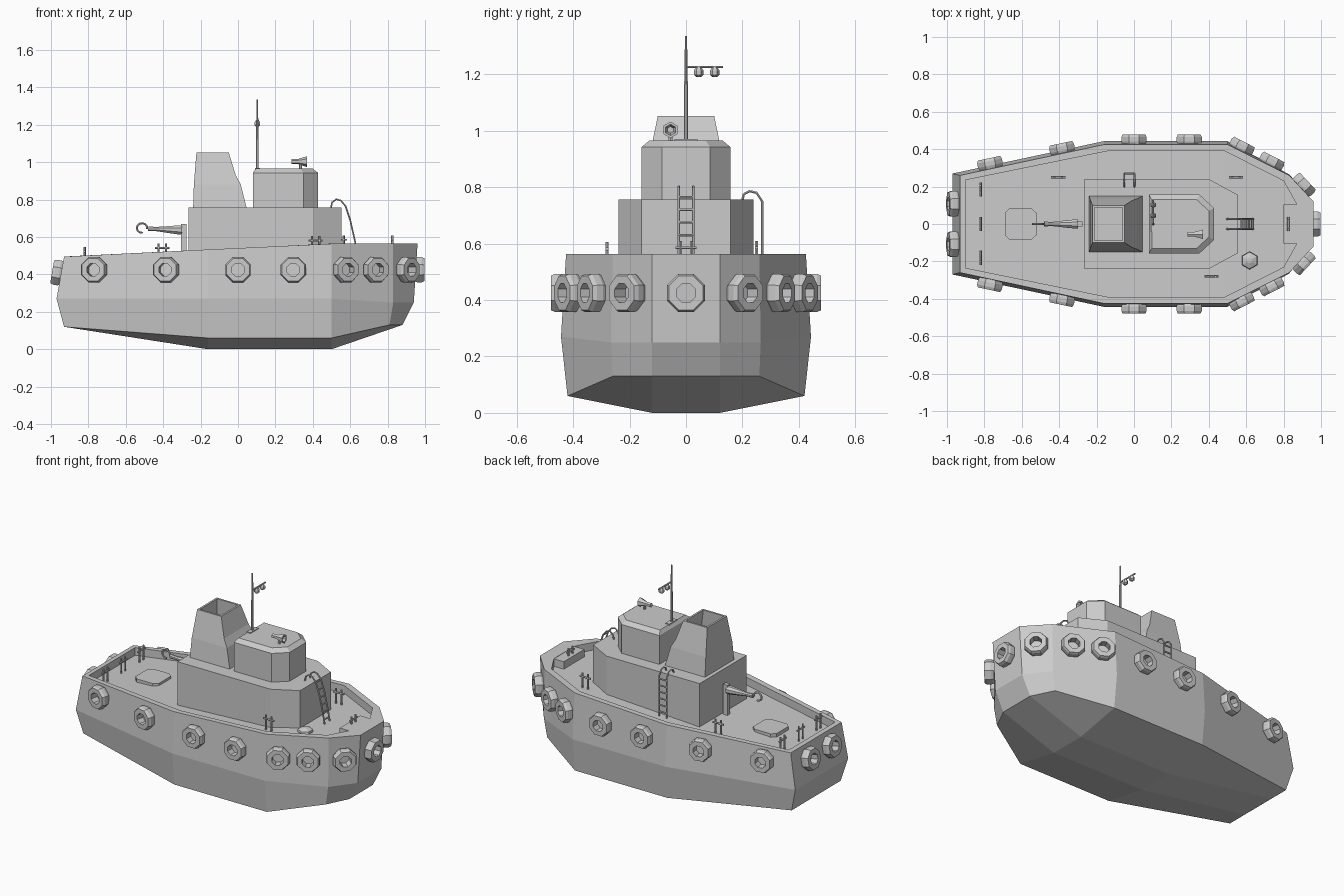
import bpy, bmesh, math
from mathutils import Vector

if "Cube" in bpy.data.objects:
    bpy.data.objects.remove(bpy.data.objects["Cube"])


def make(name, bm):
    bmesh.ops.remove_doubles(bm, verts=bm.verts, dist=1e-5)
    bmesh.ops.recalc_face_normals(bm, faces=bm.faces)
    me = bpy.data.meshes.new(name)
    bm.to_mesh(me)
    bm.free()
    ob = bpy.data.objects.new(name, me)
    bpy.context.collection.objects.link(ob)
    return ob


def loft(name, rings):
    """Rings are half outlines (y > 0) stern to bow; mirrored, skinned and capped."""
    bm = bmesh.new()
    n = len(rings[0])
    rows = []
    for r in rings:
        pts = list(r) + [(x, -y, z) for x, y, z in reversed(r)]
        rows.append([bm.verts.new(p) for p in pts])
    for a, b in zip(rows, rows[1:]):
        for i in range(2 * n):
            j = (i + 1) % (2 * n)
            bm.faces.new((a[i], a[j], b[j], b[i]))
    for row in (rows[0], rows[-1]):
        for i in range(n - 1):
            bm.faces.new((row[i], row[i + 1], row[-2 - i], row[-1 - i]))
    bmesh.ops.dissolve_degenerate(bm, dist=1e-5, edges=bm.edges)
    return make(name, bm)


def box(name, lo, hi):
    return loft(name, [[(lo[0], hi[1], z), (hi[0], hi[1], z)] for z in (lo[2], hi[2])])


def lathe(name, profile, loc, axis, sides=8, closed=False):
    """Spin (radius, height) points around an axis at loc."""
    bm = bmesh.new()
    q = Vector(axis).to_track_quat('Z', 'Y')
    rows = []
    for r, h in profile:
        ring = []
        for k in range(sides):
            a = 2 * math.pi * (k + 0.5) / sides
            ring.append(bm.verts.new(q @ Vector((r * math.cos(a), r * math.sin(a), h)) + Vector(loc)))
        rows.append(ring)
    pairs = list(zip(rows, rows[1:])) + ([(rows[-1], rows[0])] if closed else [])
    for a, b in pairs:
        for i in range(sides):
            j = (i + 1) % sides
            bm.faces.new((a[i], a[j], b[j], b[i]))
    if not closed:
        bm.faces.new(rows[0])
        bm.faces.new(rows[-1])
    return make(name, bm)


def tubes(name, paths, radius):
    cu = bpy.data.curves.new(name, 'CURVE')
    cu.dimensions = '3D'
    cu.bevel_depth = radius
    cu.bevel_resolution = 1
    cu.use_fill_caps = True
    for p in paths:
        s = cu.splines.new('POLY')
        s.points.add(len(p) - 1)
        for pt, c in zip(s.points, p):
            pt.co = (*c, 1)
        s.use_smooth = False
    ob = bpy.data.objects.new(name, cu)
    bpy.context.collection.objects.link(ob)
    return ob


# Hull with bulwark and sunken deck
keel = [(-.93, .12, .12), (-.16, .12, 0), (.5, .12, 0), (.88, .12, .13), (.88, .12, .13)]
chine = [(-.93, .25, .12), (-.16, .42, .06), (.5, .42, .06), (.81, .26, .13), (.88, .12, .13)]
belly = [(-.97, .27, .27), (-.16, .443, .27), (.5, .443, .27), (.83, .265, .25), (.94, .12, .25)]
rim = [(-.93, .26, .495), (-.16, .425, .533), (.5, .425, .564), (.83, .26, .564), (.96, .12, .564)]
inner = [(-.9, .235, .497), (-.14, .39, .533), (.485, .39, .564), (.80, .23, .564), (.87, .105, .564)]
deck = [(x, y, z - .05) for x, y, z in inner]
loft("hull", [keel, chine, belly, rim, inner, deck])
box("bow_locker", (.80, -.105, .50), (.88, .105, .562))


def deck_z(x):
    return min(.514, .447 + (x + .9) * .048)


# Deckhouse and wheelhouse
house = [(-.265, .24), (.40, .24), (.553, .157)]
loft("deckhouse", [[(x, y, z) for x, y in house] for z in (.46, .757)])
wheel = [(.08, .157), (.35, .157), (.428, .085)]
roof = [(.095, .13, .965), (.335, .13, .965), (.40, .07, .965)]
loft("wheelhouse", [[(x, y, z) for x, y in wheel] for z in (.75, .943)] + [roof])

# Hollow funnel: back x, front x, half width, height
funnel = [(-.24, .047, .15, .75), (-.236, .015, .135, .88), (-.232, -.012, .125, .93),
          (-.222, -.05, .1, 1.053), (-.21, -.062, .088, 1.053), (-.215, -.045, .095, .95)]
loft("funnel", [[(a, w, z), (b, w, z)] for a, b, w, z in funnel])

# Tyre fenders around the hull
tyre = [(.036, -.03), (.066, -.03), (.073, -.012), (.073, .012), (.066, .027), (.036, .027)]
sides = [(-.77, .325, (-.21, 1, 0)), (-.385, .405, (-.21, 1, 0)), (0, .452, (0, 1, 0)),
         (.295, .452, (0, 1, 0)), (.577, .415, (.46, .89, 0)), (.737, .335, (.46, .89, 0)),
         (.91, .21, (.73, .68, 0))]
for i, (x, y, n) in enumerate(sides):
    for s in (1, -1):
        lathe(f"tyre_side_{i}_{s}", tyre, (x, s * y, .425), (n[0], s * n[1], 0), closed=True)
lathe("tyre_bow", tyre, (.97, 0, .425), (1, 0, 0), closed=True)
for s in (1, -1):
    lathe(f"tyre_stern_{s}", tyre, (-.967, s * .108, .41), (-1, 0, .17), closed=True)

# Mooring bitts: two posts and a crossbar
bitts = [(-.82, .185, 0), (-.82, 0, 0), (-.82, -.18, 0), (.825, 0, 0),
         (-.405, .25, 1), (.545, .25, 1), (.415, -.28, 1)]
for i, (x, y, along) in enumerate(bitts):
    d = Vector((1, 0, 0)) if along else Vector((0, 1, 0))
    z = deck_z(x)
    c = Vector((x, y, z))
    up = Vector((0, 0, .095))
    paths = [[c + d * t, c + d * t + up] for t in (-.02, .02)]
    paths.append([c - d * .038 + up * .75, c + d * .038 + up * .75])
    tubes(f"bitts_{i}", paths, .006)

# Stern hatch with cut corners, and a vent on the foredeck
hatch = [(-.69, .06), (-.665, .085), (-.55, .085), (-.522, .06)]
loft("hatch", [[(x, y, z) for x, y in hatch] for z in (.44, .48)])
lathe("deck_vent", [(.022, 0), (.022, .02), (.048, .022), (.045, .035), (.015, .047)],
      (.618, -.195, .505), (0, 0, 1), 6)

# Deck crane: post, tapered boom and open hook
box("crane_post", (-.305, -.014, .46), (-.275, .014, .67))
lathe("crane_boom", [(.026, 0), (.026, .02), (.012, .14), (.014, .18)], (-.30, 0, .637), (-1, 0, .04), 8)
hook = []
for k in range(10):
    a = math.radians(-10 + 32 * k)
    hook.append((-.513 + .028 * math.cos(a), 0, .648 + .026 * math.sin(a)))
tubes("crane_hook", [hook], .006)

# Bow ladder with curved handrails
rail = [(.497, .755), (.503, .785), (.525, .802), (.55, .795), (.575, .765), (.6, .69), (.625, .58), (.638, .51)]
paths = [[(x, y, z) for x, z in rail] for y in (-.026, .026)]
paths += [[(x, -.026, z), (x, .026, z)]
          for x, z in ((.575, .765), (.59, .72), (.603, .675), (.614, .63), (.624, .585), (.633, .54))]
tubes("bow_ladder", paths, .005)

# Port side ladder
paths = [[(x, .2, .755), (x, .205, .775), (x, .225, .786), (x, .25, .78), (x, .27, .75), (x, .27, .485)]
         for x in (-.052, .002)]
paths += [[(-.052, .27, .52 + .042 * k), (.002, .27, .52 + .042 * k)] for k in range(6)]
tubes("side_ladder", paths, .005)

# Mast with yardarm and lamps
lathe("mast", [(.008, 0), (.007, .2), (.004, .375)], (.103, 0, .96), (0, 0, 1), 8)
box("mast_base", (.09, -.04, .96), (.118, .04, .97))
tubes("yardarm", [[(.103, 0, 1.226), (.103, .132, 1.226)]], .005)
for y in (.045, .102):
    lathe(f"mast_lamp_{y}", [(.008, .02), (.017, .008), (.017, -.008), (.008, -.016)],
          (.103, y, 1.206), (0, 0, 1), 6)

# Searchlight horn on the roof
tubes("horn_stand", [[(.335, -.055, .96), (.335, -.055, .995)]], .008)
lathe("horn", [(.014, 0), (.014, .035), (.029, .082), (.02, .082), (.012, .06)],
      (.287, -.055, 1.003), (1, 0, 0), 6)
